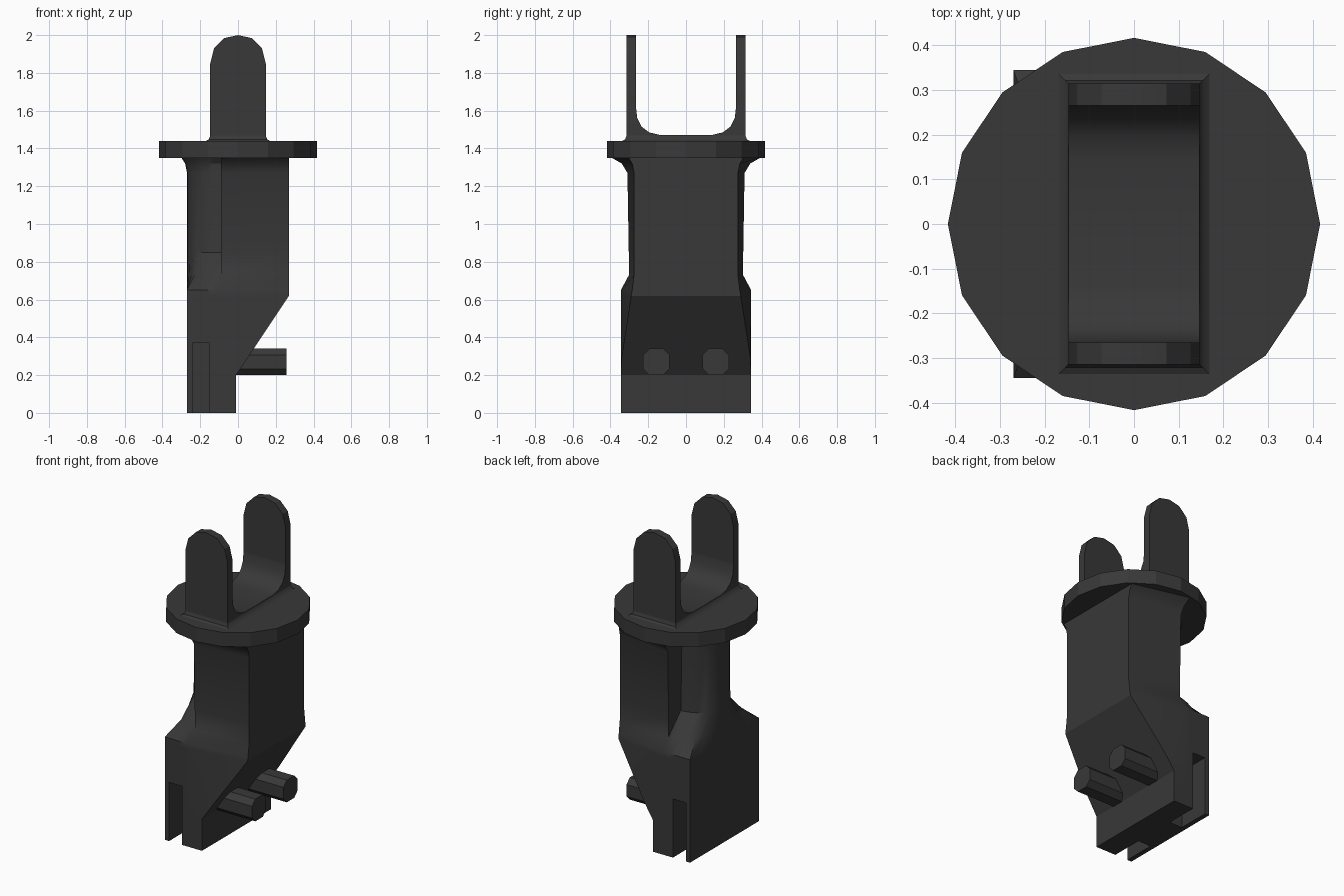
import bpy, bmesh, math

if "Cube" in bpy.data.objects:
    bpy.data.objects.remove(bpy.data.objects["Cube"])

mat = bpy.data.materials.new("dark_plastic")
mat.diffuse_color = (0.04, 0.04, 0.04, 1)
mat.use_nodes = True
mat.node_tree.nodes["Principled BSDF"].inputs["Base Color"].default_value = mat.diffuse_color


def loft(name, rings, smooth=None):
    """Skin a list of equal-length closed rings and cap both ends."""
    bm = bmesh.new()
    vs = [[bm.verts.new(p) for p in r] for r in rings]
    n = len(vs[0])
    for a, b in zip(vs, vs[1:]):
        for i in range(n):
            j = (i + 1) % n
            bm.faces.new((a[i], a[j], b[j], b[i]))
    bm.faces.new(vs[0][::-1])
    bm.faces.new(vs[-1])
    bmesh.ops.remove_doubles(bm, verts=bm.verts, dist=1e-4)
    bmesh.ops.dissolve_degenerate(bm, edges=bm.edges, dist=1e-5)
    bmesh.ops.recalc_face_normals(bm, faces=bm.faces)
    me = bpy.data.meshes.new(name)
    bm.to_mesh(me)
    bm.free()
    ob = bpy.data.objects.new(name, me)
    bpy.context.collection.objects.link(ob)
    me.materials.append(mat)
    if smooth:
        activate(ob)
        bpy.ops.object.shade_smooth_by_angle(angle=math.radians(smooth))
    return ob


def activate(ob):
    bpy.ops.object.select_all(action='DESELECT')
    ob.select_set(True)
    bpy.context.view_layer.objects.active = ob


def box(name, x0, x1, y0, y1, z0, z1):
    return loft(name, [[(x0, y0, z), (x1, y0, z), (x1, y1, z), (x0, y1, z)] for z in (z0, z1)])


# Body: tapered block toward +x, half-round spine toward -x, square foot
STEP = -0.09


def body_ring(z, xr, yr, ym, b, a, square):
    ring = [(xr, -yr, z), (xr, yr, z), (STEP, ym, z)]
    for i in range(17):
        t = math.pi / 2 + math.pi * i / 16
        c, s = math.cos(t), math.sin(t)
        k = 1 + square * (1 / max(abs(c), abs(s)) - 1)
        ring.append((STEP + a * c * k, b * s * k, z))
    ring.append((STEP, -ym, z))
    return ring


# z, right x, right y, step y, spine half-width, spine depth, squareness
sections = [
    (0.00, -0.01, 0.345, 0.345, 0.345, 0.18, 1),
    (0.20, -0.01, 0.345, 0.345, 0.345, 0.18, 1),
    (0.30, 0.057, 0.340, 0.345, 0.345, 0.18, 1),
    (0.62, 0.27, 0.290, 0.345, 0.345, 0.18, 1),
    (0.65, 0.27, 0.285, 0.338, 0.345, 0.18, 1),
    (0.73, 0.27, 0.275, 0.302, 0.302, 0.18, 0.25),
    (0.85, 0.27, 0.275, 0.303, 0.180, 0.18, 0),
    (1.27, 0.27, 0.275, 0.310, 0.170, 0.18, 0),
    (1.32, 0.27, 0.285, 0.340, 0.175, 0.19, 0),
    (1.352, 0.27, 0.305, 0.395, 0.200, 0.21, 0),
]
sections[4] = (0.65, 0.27, 0.285, 0.345, 0.345, 0.18, 1)
body = loft("body", [body_ring(*s) for s in sections])

# Side slots at the foot
for s in (-1, 1):
    cutter = box("slot_cutter", -0.24, -0.15, *sorted((s * 0.14, s * 0.5)), -0.1, 0.37)
    cutter.hide_render = True
    mod = body.modifiers.new("slot", 'BOOLEAN')
    mod.object, mod.operation, mod.solver = cutter, 'DIFFERENCE', 'EXACT'
    activate(body)
    bpy.ops.object.modifier_apply(modifier=mod.name)
    bpy.data.objects.remove(cutter)
activate(body)
bpy.ops.object.shade_smooth_by_angle(angle=math.radians(30))

# Sixteen-sided flange
R = 0.417
loft("flange", [[(R * math.cos(i * math.pi / 8), R * math.sin(i * math.pi / 8), z)
                 for i in range(16)] for z in (1.35, 1.44)])

# Flared foot under the fork
loft("fork_base", [[(x, y, z), (-x, y, z), (-x, -y, z), (x, -y, z)]
                   for x, y, z in ((0.172, 0.34, 1.438), (0.155, 0.322, 1.448), (0.147, 0.315, 1.468))], 40)

# Saddle between the prongs, with rounded inner corners
half = [(0.265, 1.62), (0.258, 1.56), (0.235, 1.515), (0.195, 1.485), (0.14, 1.472)]
saddle = [(-0.265, 1.44), (0.265, 1.44)] + half + [(-y, z) for y, z in half[::-1]]
loft("saddle", [[(x, y, z) for y, z in saddle] for x in (-0.147, 0.147)], 40)

# Prongs with rounded tips
tip = [(0.147, 1.44), (0.147, 1.85), (0.127, 1.93), (0.073, 1.984)]
outline = tip + [(0, 2.0)] + [(-x, z) for x, z in tip[::-1]]
for s, side in ((-1, "front"), (1, "back")):
    loft(side + "_prong", [[(x, s * y, z) for x, z in outline] for y in (0.265, 0.315)], 30)

# Pair of chamfered pegs
r, c = 0.07, 0.037
octagon = [(r, c), (c, r), (-c, r), (-r, c), (-r, -c), (-c, -r), (c, -r), (r, -c)]
for s, side in ((-1, "front"), (1, "back")):
    loft(side + "_peg", [[(x, s * 0.157 + y, 0.27 + z) for y, z in octagon] for x in (-0.05, 0.257)])
